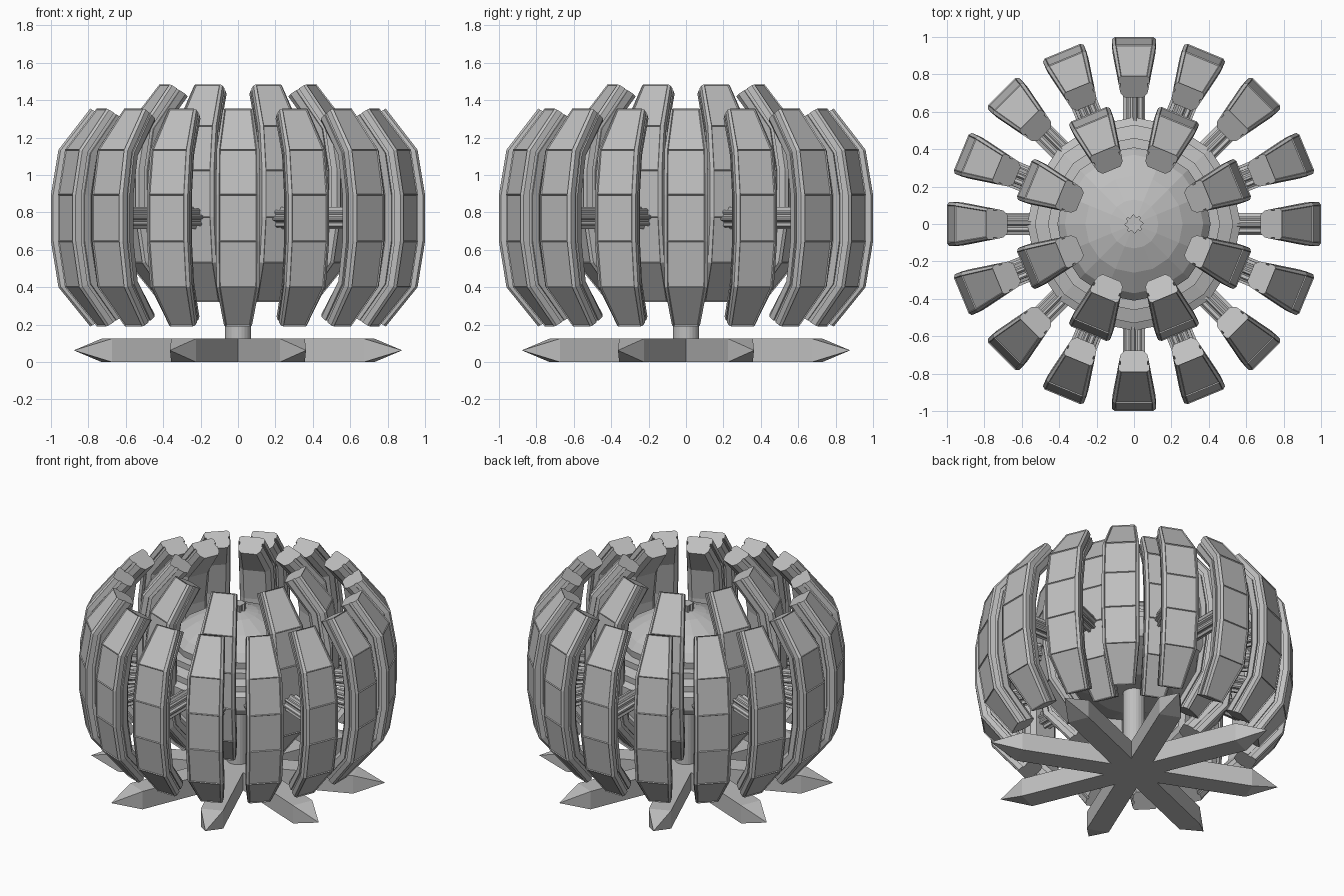
import bpy, bmesh, math

if "Cube" in bpy.data.objects:
    bpy.data.objects.remove(bpy.data.objects["Cube"])

grey = bpy.data.materials.new("plain_grey")
grey.diffuse_color = (0.52, 0.52, 0.52, 1)
grey.use_nodes = True
grey.node_tree.nodes["Principled BSDF"].inputs["Base Color"].default_value = grey.diffuse_color


def finish(bm, name):
    bmesh.ops.recalc_face_normals(bm, faces=bm.faces)
    me = bpy.data.meshes.new(name)
    bm.to_mesh(me)
    bm.free()
    me.materials.append(grey)
    ob = bpy.data.objects.new(name, me)
    bpy.context.collection.objects.link(ob)
    return ob


def copy_around(ob, angle, name):
    c = ob.copy()
    c.name = name
    c.rotation_euler[2] = angle
    bpy.context.collection.objects.link(c)
    return c


def loft(bm, rings, cap=True):
    """Skin closed rings of points; returns side faces by ring."""
    vs = [[bm.verts.new(p) for p in r] for r in rings]
    n = len(vs[0])
    faces = []
    for a, b in zip(vs, vs[1:]):
        faces.append([bm.faces.new((a[i], a[(i + 1) % n], b[(i + 1) % n], b[i]))
                      for i in range(n)])
    if cap:
        bm.faces.new(vs[0])
        bm.faces.new(vs[-1])
    return faces


def revolve(name, profile, sides):
    bm = bmesh.new()
    loft(bm, [[(r * math.cos(math.tau * i / sides), r * math.sin(math.tau * i / sides), z)
               for i in range(sides)] for r, z in profile])
    return finish(bm, name)


# Petal spine: outer radius, height, half width, inward depth direction
LEVELS = [(0.79, 0.19, 0.075, (-0.87, 0.5)), (0.96, 0.40, 0.115, (-0.96, 0.28)),
          (1.00, 0.645, 0.118, (-1, 0.07)), (1.00, 0.895, 0.118, (-1, -0.07)),
          (0.96, 1.135, 0.115, (-0.96, -0.28)), (0.79, 1.355, 0.082, (-0.87, -0.5))]
# Layered cross-section: depth, width factor
SECTION = [(0, 0.86), (0.012, 1), (0.045, 1), (0.045, 0.87), (0.065, 0.87),
           (0.065, 0.97), (0.105, 0.88), (0.13, 0.62)]


def petal(name, shift_r, shift_z):
    bm = bmesh.new()
    rings = []
    for r, z, w, (dr, dz) in LEVELS:
        side = [(r + shift_r + dr * d, w * f, z + shift_z + dz * d) for d, f in SECTION]
        rings.append(side + [(x, -y, h) for x, y, h in reversed(side)])
    bands = loft(bm, rings)
    bmesh.ops.recalc_face_normals(bm, faces=bm.faces)
    # framed panels on the outside
    outer = [band[-1] for band in bands]
    bmesh.ops.inset_individual(bm, faces=outer, thickness=0.006, depth=-0.006)
    return finish(bm, name)


# Sixteen outer petals and eight raised inner petals
outer = petal("outer_petal", 0, 0)
for k in range(1, 16):
    copy_around(outer, k * math.tau / 16, f"outer_petal_{k + 1}")
inner = petal("inner_petal", -0.365, 0.13)
inner.rotation_euler[2] = math.tau / 16
for k in range(1, 8):
    copy_around(inner, math.tau / 16 + k * math.tau / 8, f"inner_petal_{k + 1}")


# Fluted rods
def fluted(name, r, a, b, horizontal):
    bm = bmesh.new()
    n = 32
    rings = []
    for t in (a, b):
        ring = []
        for i in range(n):
            q = r * (1 if i % 4 < 2 else 0.78)
            u, v = q * math.cos(math.tau * i / n), q * math.sin(math.tau * i / n)
            ring.append((t, u, 0.77 + v) if horizontal else (u, v, t))
        rings.append(ring)
    loft(bm, rings)
    return finish(bm, name)


spoke = fluted("petal_spoke", 0.06, 0.45, 0.89, True)
for k in range(1, 16):
    copy_around(spoke, k * math.tau / 16, f"petal_spoke_{k + 1}")
fluted("centre_knob", 0.05, 1.1, 1.22, False)

# Stepped hub ring and shallow faceted dome
revolve("hub_ring", [(0.25, 0.58), (0.45, 0.65), (0.55, 0.69), (0.57, 0.73), (0.57, 0.82),
                     (0.53, 0.84), (0.53, 0.88), (0.46, 0.90), (0.46, 0.94), (0.25, 0.96)], 16)
revolve("dome", [(0.40, 0.90), (0.41, 0.99), (0.37, 1.04), (0.26, 1.11), (0.13, 1.16), (0.02, 1.18)], 16)

# Stem
revolve("stem", [(0.07, 0.05), (0.07, 0.65)], 24)

# Eight-armed star base with pointed ends
bm = bmesh.new()
w, top = 0.072, 0.125
rings = [[(r, -w, 0), (r, w, 0), (r, w, top), (r, -w, top)] for r in (0, 0.76)]
loft(bm, rings)
point = bm.verts.new((0.95, 0, top / 2))
bm.faces.ensure_lookup_table()
end = bm.faces[-1]
corners = list(end.verts)
bm.faces.remove(end)
for i in range(4):
    bm.faces.new((corners[i], corners[(i + 1) % 4], point))
arm = finish(bm, "base_arm")
arm.rotation_euler[2] = math.tau / 16
for k in range(1, 8):
    copy_around(arm, math.tau / 16 + k * math.tau / 8, f"base_arm_{k + 1}")
